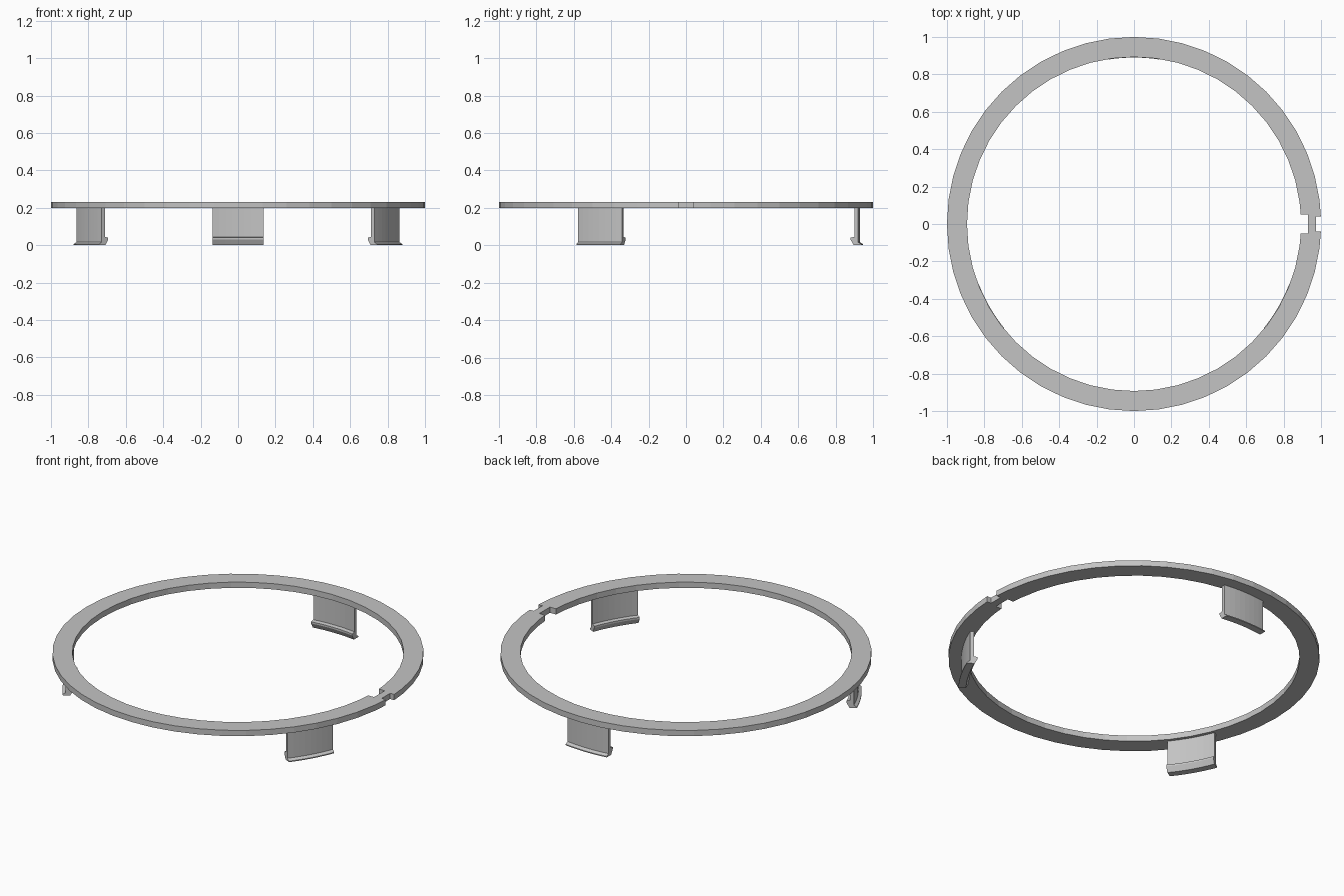
import bpy
import bmesh
from math import cos, sin, pi, sqrt, radians
from mathutils import Matrix

cube = bpy.data.objects.get("Cube")
if cube:
    bpy.data.objects.remove(cube, do_unlink=True)

# One plain grey for everything
GREY = (0.55, 0.55, 0.55, 1)
grey = bpy.data.materials.new("light grey")
grey.use_nodes = True
grey.diffuse_color = GREY
grey.node_tree.nodes["Principled BSDF"].inputs["Base Color"].default_value = GREY

SEGMENTS = 48
RING_BOTTOM, RING_TOP = 0.198, 0.232


def add_object(name, bm):
    bmesh.ops.recalc_face_normals(bm, faces=bm.faces[:])
    mesh = bpy.data.meshes.new(name)
    bm.to_mesh(mesh)
    bm.free()
    mesh.materials.append(grey)
    obj = bpy.data.objects.new(name, mesh)
    bpy.context.collection.objects.link(obj)
    return obj


def notched_circle(radius, half_width, notch_x):
    """Circle outline with a rectangular notch on the +x side."""
    rim_x = sqrt(radius ** 2 - half_width ** 2)
    points = [(notch_x, half_width), (rim_x, half_width)]
    for i in range(SEGMENTS):
        a = 2 * pi * i / SEGMENTS
        x, y = radius * cos(a), radius * sin(a)
        if x < 0 or abs(y) > half_width + 0.005:
            points.append((x, y))
    return points + [(rim_x, -half_width), (notch_x, -half_width)]


# Flat ring, notched on both its outer and inner rim
bm = bmesh.new()
edges = []
for outline in (notched_circle(1.0, 0.04, 0.973), notched_circle(0.893, 0.05, 0.93)):
    loop = [bm.verts.new((x, y, RING_BOTTOM)) for x, y in outline]
    edges += [bm.edges.new((v, loop[i - 1])) for i, v in enumerate(loop)]
bmesh.ops.triangle_fill(bm, edges=edges, use_beauty=True)
top = bmesh.ops.extrude_face_region(bm, geom=bm.faces[:], use_keep_orig=True)
bmesh.ops.translate(bm, vec=(0, 0, RING_TOP - RING_BOTTOM),
                    verts=[g for g in top["geom"] if isinstance(g, bmesh.types.BMVert)])
add_object("ring", bm)

# Clip cross-section as (radius, height): thin wall, inner hook, outer foot
CLIP_PROFILE = [(0.91, 0.21), (0.91, 0.045), (0.89, 0.04), (0.89, 0.03), (0.906, 0),
                (0.947, 0), (0.947, 0.006), (0.93, 0.016), (0.93, 0.21)]
CLIP_HALF_WIDTH = 0.135
STEPS = 8


def add_clip(name, angle):
    """Curved wall with parallel sides, hanging under the ring."""
    bm = bmesh.new()
    sections = []
    for i in range(STEPS + 1):
        x = CLIP_HALF_WIDTH * (2 * i / STEPS - 1)
        sections.append([bm.verts.new((x, sqrt(r * r - x * x), z)) for r, z in CLIP_PROFILE])
    for a, b in zip(sections, sections[1:]):
        for j in range(len(a)):
            bm.faces.new((a[j - 1], a[j], b[j], b[j - 1]))
    bm.faces.new(sections[0])
    bm.faces.new(sections[-1])
    bm.transform(Matrix.Rotation(radians(angle), 4, "Z"))
    add_object(name, bm)


# Three clips evenly spaced, starting at the back
for name, angle in (("back_clip", 0), ("front_right_clip", 120), ("front_left_clip", 240)):
    add_clip(name, angle)
